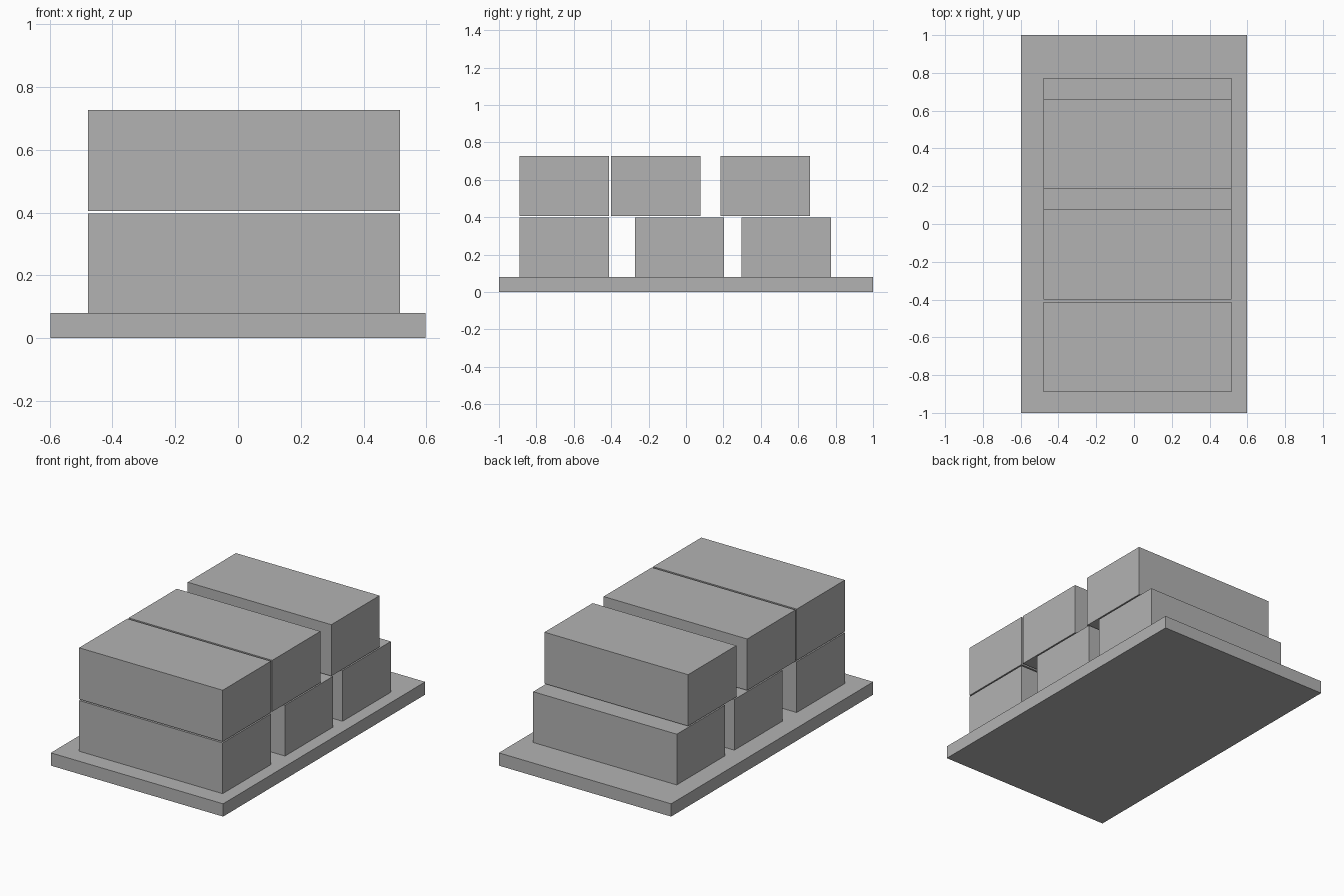
import bpy

default_cube = bpy.data.objects.get("Cube")
if default_cube:
    bpy.data.objects.remove(default_cube, do_unlink=True)

# Single plain grey
grey = bpy.data.materials.new("plain_grey")
grey.use_nodes = True
colour = (0.45, 0.45, 0.45, 1)
grey.diffuse_color = colour
grey.node_tree.nodes["Principled BSDF"].inputs["Base Color"].default_value = colour


def add_box(name, low, size):
    """Box given by its lowest corner and its size."""
    centre = [a + s / 2 for a, s in zip(low, size)]
    bpy.ops.mesh.primitive_cube_add(size=1, location=centre)
    box = bpy.context.object
    box.name = name
    box.scale = size
    bpy.ops.object.transform_apply(location=False, rotation=False, scale=True)
    box.data.materials.append(grey)


# Base slab
add_box("base_slab", (-0.597, -1, 0), (1.194, 2, 0.08))

# Two layers of three equal crates, listed by the front edge of each
crate_size = (0.995, 0.477, 0.322)
layers = {
    "lower": (0.076, (-0.89, -0.273, 0.297)),
    "upper": (0.406, (-0.89, -0.4, 0.185)),
}
for layer, (z, fronts) in layers.items():
    for place, y in zip(("front", "middle", "back"), fronts):
        add_box(f"{layer}_{place}_crate", (-0.478, y, z), crate_size)
